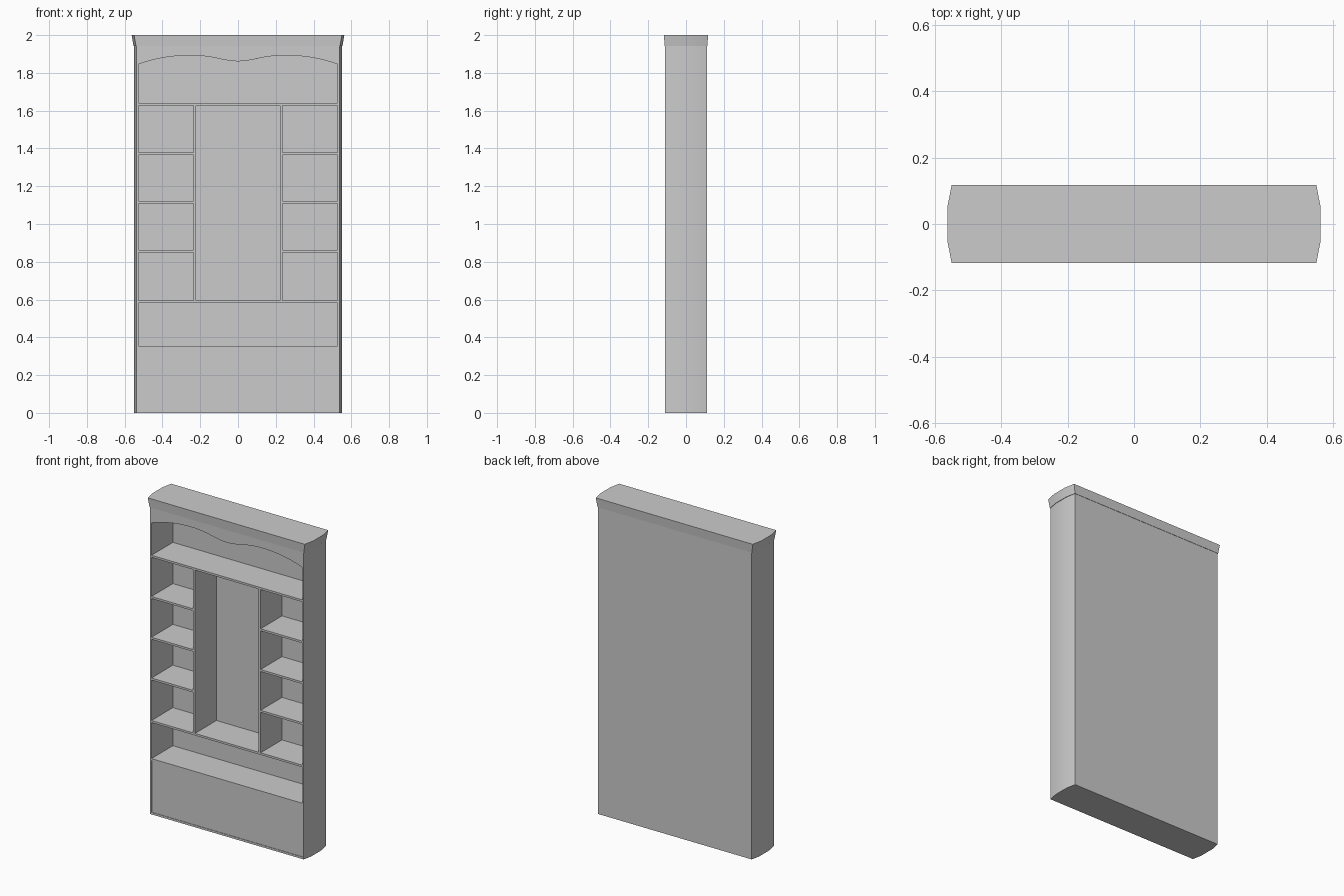
import bpy, bmesh, math

if "Cube" in bpy.data.objects:
    bpy.data.objects.remove(bpy.data.objects["Cube"])

INNER, FRONT, BACK = 0.528, -0.111, 0.111
T = 0.013  # board thickness


def mesh_object(name, bm, smooth=False):
    bmesh.ops.recalc_face_normals(bm, faces=bm.faces)
    me = bpy.data.meshes.new(name)
    bm.to_mesh(me)
    bm.free()
    ob = bpy.data.objects.new(name, me)
    bpy.context.collection.objects.link(ob)
    if smooth:
        bpy.ops.object.select_all(action='DESELECT')
        ob.select_set(True)
        bpy.context.view_layer.objects.active = ob
        bpy.ops.object.shade_smooth_by_angle(angle=math.radians(30))
    return ob


def loft(name, lower, upper, smooth=False):
    """Closed solid between two matching loops of 3D points."""
    bm = bmesh.new()
    a = [bm.verts.new(p) for p in lower]
    b = [bm.verts.new(p) for p in upper]
    bm.faces.new(a)
    bm.faces.new(b)
    for i in range(len(a)):
        j = (i + 1) % len(a)
        bm.faces.new((a[i], a[j], b[j], b[i]))
    return mesh_object(name, bm, smooth)


def board(name, x0, x1, y0, y1, z0, z1):
    base = [(x0, y0), (x1, y0), (x1, y1), (x0, y1)]
    return loft(name, [(x, y, z0) for x, y in base], [(x, y, z1) for x, y in base])


def bowed(corner, bulge, depth, z):
    """Cabinet outline with bowed left and right ends."""
    right = [(corner, -depth), (bulge, -0.05), (bulge, 0.05), (corner, depth)]
    return [(x, y, z) for x, y in right] + [(-x, y, z) for x, y in reversed(right)]


# bowed side panels
for s, label in ((-1, "left"), (1, "right")):
    prof = [(INNER, FRONT), (0.538, FRONT), (0.55, -0.05), (0.55, 0.05),
            (0.538, BACK), (INNER, BACK)]
    loft(label + "_side_panel", [(s * x, y, 0) for x, y in prof],
         [(s * x, y, 1.942) for x, y in prof], True)

# back panel and closed lower front
board("back_panel", -INNER, INNER, BACK - 0.008, BACK, 0, 1.942)
board("lower_front_panel", -INNER, INNER, FRONT + 0.003, FRONT + 0.013, T, 0.34)

# full-width shelves
for name, z in (("base_board", 0), ("lower_shelf", 0.34),
                ("middle_shelf", 0.581), ("upper_shelf", 1.627)):
    board(name, -INNER, INNER, FRONT, BACK - 0.008, z, z + T)

# dividers and the short shelves beside them
for s, label in ((-1, "left"), (1, "right")):
    xa, xb = sorted((s * 0.223, s * 0.236))
    board(label + "_divider", xa, xb, FRONT, BACK - 0.008, 0.581 + T, 1.627)
    xa, xb = sorted((s * 0.236, s * INNER))
    for i, z in enumerate((0.850, 1.108, 1.366)):
        board(f"{label}_short_shelf_{i + 1}", xa, xb, FRONT, BACK - 0.008, z, z + T)

# wavy valance under the crown
half = [(0, 1.861), (0.03, 1.863), (0.06, 1.867), (0.10, 1.875), (0.14, 1.883),
        (0.18, 1.889), (0.22, 1.892), (0.26, 1.893), (0.30, 1.891), (0.34, 1.888),
        (0.38, 1.883), (0.43, 1.874), (0.48, 1.861), (INNER, 1.845)]
wave = [(-x, z) for x, z in reversed(half[1:])] + half
outline = wave + [(INNER, 1.942), (-INNER, 1.942)]
loft("valance", [(x, FRONT, z) for x, z in outline],
     [(x, FRONT + 0.014, z) for x, z in outline], True)

# flared crown
loft("crown", bowed(0.54, 0.553, 0.113, 1.942), bowed(0.55, 0.563, 0.117, 2.0), True)
